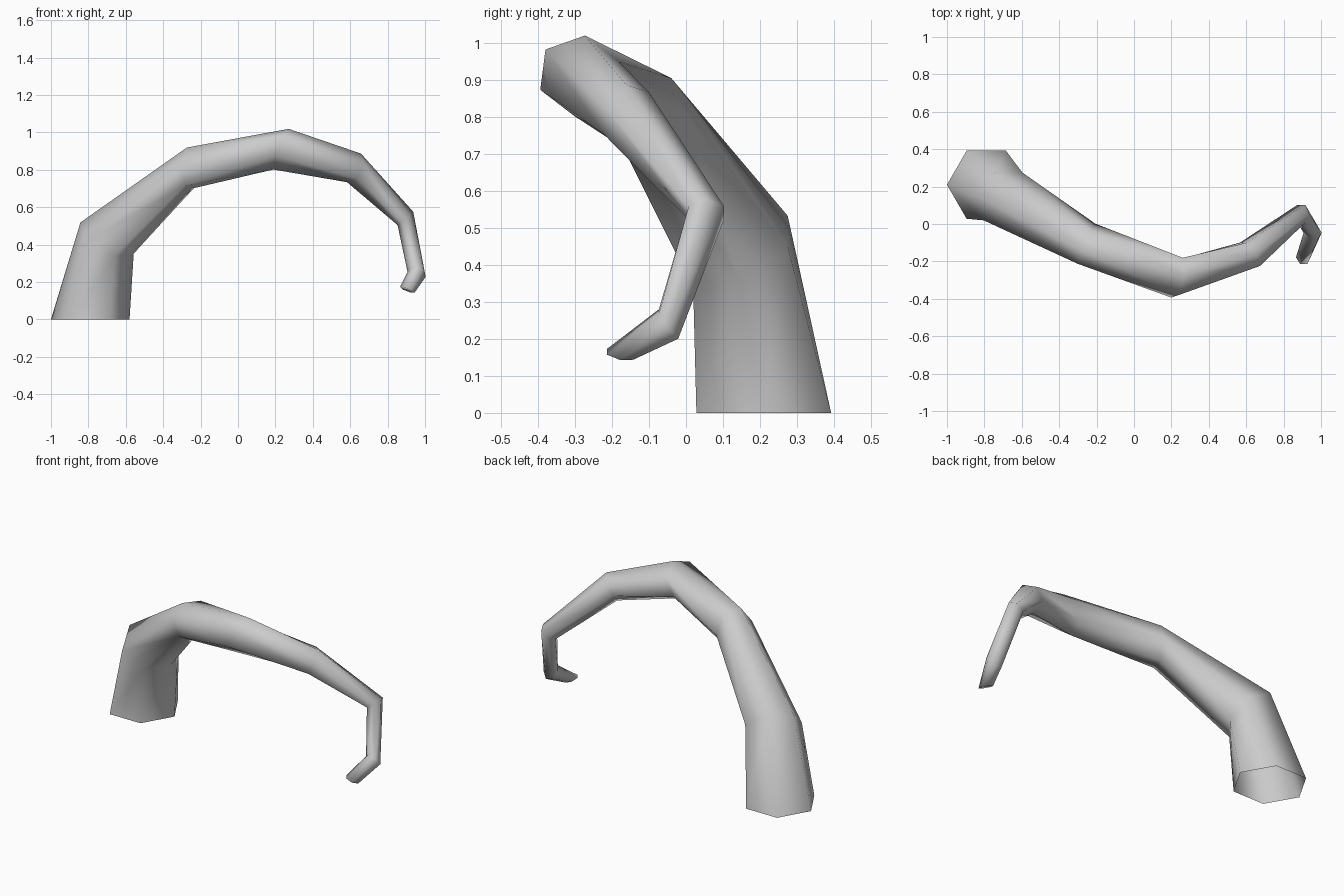
import bpy, bmesh, math
from mathutils import Vector

cube = bpy.data.objects.get("Cube")
if cube:
    bpy.data.objects.remove(cube, do_unlink=True)

grey = bpy.data.materials.new("plain_grey")
grey.use_nodes = True
colour = (0.6, 0.6, 0.6, 1)
grey.diffuse_color = colour
grey.node_tree.nodes["Principled BSDF"].inputs["Base Color"].default_value = colour

SIDES = 6
# Stations along the limb: centre, facing direction, radius, roll in degrees
stations = [
    ((-.79, .21, 0), (0, 0, 1), .21, 0),
    ((-.70, .147, .435), (.45, -.45, .77), .165, 0),
    ((-.255, -.105, .81), (.9, -.4, 0), .118, 23),
    ((.23, -.287, .91), (.93, -.15, -.33), .117, -7),
    ((.62, -.162, .81), (.76, .53, -.37), .085, 0),
    ((.895, .055, .54), (.65, 0, -.76), .055, 0),
    ((.955, -.047, .24), (-.15, -.8, -.58), .05, 0),
    ((.905, -.178, .158), (-.35, -.2, -.9), .042, 0),
]


def add_ring(bm, centre, facing, radius, roll):
    n = Vector(facing).normalized()
    u = Vector((0, 1, 0)).cross(n).normalized()
    v = n.cross(u)
    ring = []
    for i in range(SIDES):
        a = math.tau * i / SIDES + math.radians(roll)
        ring.append(bm.verts.new(Vector(centre) + radius * (u * math.cos(a) + v * math.sin(a))))
    return ring


# Curling limb: hexagonal tube, open at the base and closed at the tip
bm = bmesh.new()
rings = [add_ring(bm, *s) for s in stations]
for low, high in zip(rings, rings[1:]):
    for i in range(SIDES):
        j = (i + 1) % SIDES
        bm.faces.new((low[i], low[j], high[j], high[i]))
bm.faces.new(rings[-1])
for face in bm.faces:
    face.smooth = True

mesh = bpy.data.meshes.new("curled_tentacle")
bm.to_mesh(mesh)
bm.free()
mesh.materials.append(grey)
tentacle = bpy.data.objects.new("curled_tentacle", mesh)
bpy.context.collection.objects.link(tentacle)
